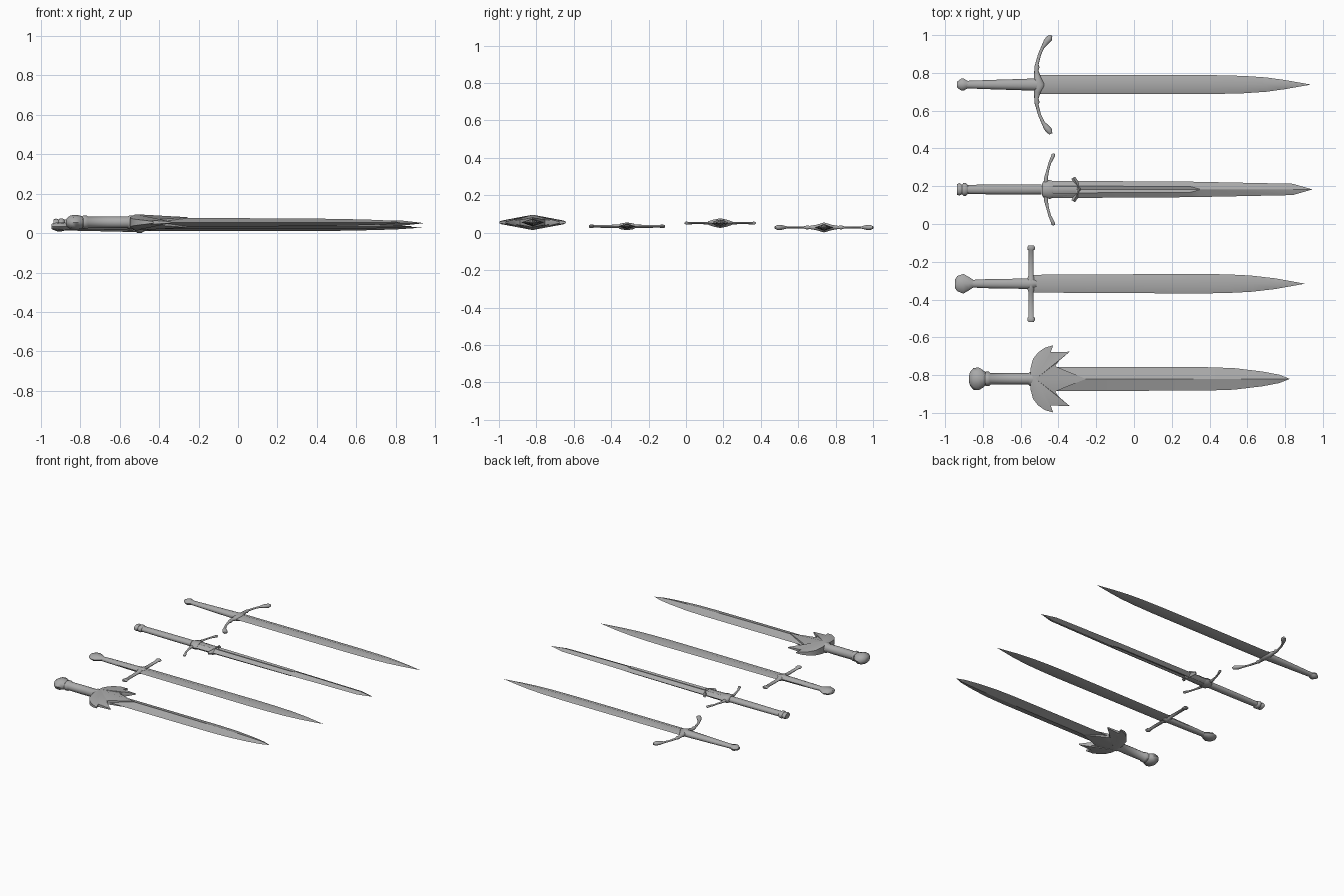
import bpy, bmesh, math
from mathutils import Vector

steel = bpy.data.materials.new("steel")
steel.diffuse_color = (0.4, 0.4, 0.4, 1)


def finish(name, bm, loc, angle):
    bmesh.ops.remove_doubles(bm, verts=bm.verts, dist=0.0002)
    bmesh.ops.recalc_face_normals(bm, faces=bm.faces)
    me = bpy.data.meshes.new(name)
    bm.to_mesh(me)
    bm.free()
    me.materials.append(steel)
    ob = bpy.data.objects.new(name, me)
    ob.location = loc
    bpy.context.collection.objects.link(ob)
    bpy.ops.object.select_all(action='DESELECT')
    ob.select_set(True)
    bpy.context.view_layer.objects.active = ob
    bpy.ops.object.shade_smooth_by_angle(angle=math.radians(angle))
    return ob


def skin(name, rings, loc, angle=50):
    """Bridge a series of rings and cap both ends."""
    bm = bmesh.new()
    vs = [[bm.verts.new(p) for p in r] for r in rings]
    n = len(vs[0])
    for a, b in zip(vs, vs[1:]):
        for i in range(n):
            bm.faces.new((a[i], a[(i + 1) % n], b[(i + 1) % n], b[i]))
    bm.faces.new(vs[0])
    bm.faces.new(vs[-1])
    return finish(name, bm, loc, angle)


def tube(name, pts, n, loc, angle=50):
    """Sweep an n-sided ellipse along points (x, y, half width, half height)."""
    rings = []
    for i, (x, y, a, b) in enumerate(pts):
        p, q = pts[max(i - 1, 0)], pts[min(i + 1, len(pts) - 1)]
        t = Vector((q[0] - p[0], q[1] - p[1])).normalized()
        rings.append([(x - t.y * a * math.cos(k), y + t.x * a * math.cos(k), b * math.sin(k))
                      for k in (2 * math.pi * j / n for j in range(n))])
    return skin(name, rings, loc, angle)


def along_x(name, stations, n, loc, angle=50):
    return tube(name, [(x, 0, a, b) for x, a, b in stations], n, loc, angle)


def guard(name, half, n, loc):
    """Mirror a half path across the sword axis and sweep it."""
    left = [(x, -y, a, b) for x, y, a, b in reversed(half) if y > 0]
    return tube(name, left + half, n, loc)


# --- Sword with curved guard
o = (0, 0.738, 0.028)
along_x("curved_guard_blade", [(-0.51, .05, .018), (0.1, .051, .018), (0.42, .050, .017),
        (0.58, .046, .015), (0.70, .038, .012), (0.80, .024, .009), (0.937, .0001, .0001)], 4, o)
guard("curved_guard", [(-.500, 0, .034, .028), (-.512, .04, .018, .015), (-.517, .075, .011, .009),
      (-.514, .093, .014, .011), (-.514, .108, .009, .006), (-.50, .16, .008, .005),
      (-.482, .20, .009, .006), (-.463, .228, .016, .013), (-.447, .246, .017, .014),
      (-.440, .261, .008, .007)], 10, o)
along_x("curved_guard_handle", [(-.51, .033, .024), (-.62, .029, .021), (-.75, .025, .018),
        (-.885, .020, .015)], 10, o)
along_x("curved_guard_pommel", [(-.88, .019, .015), (-.90, .031, .020), (-.915, .031, .020),
        (-.928, .022, .015), (-.938, .014, .010)], 8, o)

# --- Sword with lugs: fullered blade
o = (0, 0.183, 0.051)
rings = []
for x, w, f, h, c in [(-.47, .046, .019, .020, .013), (.30, .041, .015, .017, .012),
                      (.35, .040, .001, .017, .017), (.84, .030, .001, .012, .012),
                      (.945, .0001, .00005, .0001, .0001)]:
    rings.append([(x, w, 0), (x, f, h), (x, 0, c), (x, -f, h),
                  (x, -w, 0), (x, -f, -h), (x, 0, -c), (x, f, -h)])
skin("lugged_blade", rings, o, 15)
along_x("lugged_ricasso", [(-.46, .043, .021), (-.38, .042, .021), (-.305, .038, .021)], 8, o)
# chevron lugs
guard("blade_lugs", [(-.288, 0, .017, .026), (-.306, .035, .014, .019), (-.322, .062, .011, .010)], 4, o)
along_x("lugged_guard_block", [(-.487, .030, .022), (-.478, .045, .025), (-.445, .050, .025),
        (-.428, .044, .023)], 8, o)
guard("lugged_guard", [(-.465, 0, .016, .012), (-.466, .06, .010, .008), (-.457, .10, .007, .005),
      (-.446, .14, .007, .005), (-.434, .165, .009, .007), (-.426, .184, .010, .008),
      (-.424, .190, .004, .003)], 8, o)
along_x("lugged_handle", [(-.49, .026, .020), (-.60, .027, .020), (-.75, .026, .019),
        (-.89, .024, .018)], 12, o)
along_x("lugged_pommel", [(-.88, .024, .018), (-.89, .034, .024), (-.903, .034, .024),
        (-.91, .025, .019), (-.925, .033, .023), (-.937, .028, .018)], 12, o)

# --- Sword with straight guard
o = (0, -0.316, 0.034)
along_x("straight_guard_blade", [(-.55, .047, .014), (0, .050, .014), (.35, .052, .013),
        (.50, .049, .012), (.62, .043, .011), (.75, .028, .008), (.905, .0001, .0001)], 4, o)
guard("straight_guard", [(-.545, 0, .022, .020), (-.545, .03, .019, .016), (-.545, .045, .013, .009),
      (-.545, .177, .013, .007), (-.545, .180, .020, .009), (-.545, .195, .020, .009),
      (-.545, .203, .013, .007)], 8, o)
along_x("straight_guard_collar", [(-.56, .028, .020), (-.54, .030, .021), (-.515, .018, .015)], 8, o)
along_x("straight_guard_handle", [(-.55, .028, .019), (-.65, .026, .018), (-.78, .024, .016),
        (-.86, .020, .015)], 10, o)
along_x("straight_guard_pommel", [(-.85, .020, .015), (-.875, .036, .019), (-.903, .052, .021),
        (-.935, .041, .018), (-.947, .024, .012)], 8, o)

# --- Broad sword with winged guard
o = (0, -0.820, 0.055)
along_x("winged_guard_blade", [(-.50, .063, .022), (0, .063, .021), (.38, .062, .019),
        (.53, .057, .017), (.68, .039, .013), (.77, .022, .009), (.825, .0001, .0001)], 4, o, 20)
# winged guard: toothed outline rising to a central peak
half = [(-.548, 0, .028), (-.548, .055, .024), (-.535, .105, .018), (-.508, .140, .014),
        (-.472, .165, .010), (-.428, .178, .004), (-.441, .141, .010), (-.340, .144, .004),
        (-.398, .095, .010), (-.417, .067, .014), (-.255, 0, .026)]
outline = half + [(x, -y, h) for x, y, h in reversed(half[1:-1])]
bm = bmesh.new()
top = [bm.verts.new(p) for p in outline]
low = [bm.verts.new((x, y, -h)) for x, y, h in outline]
peaks = [bm.verts.new((-.52, 0, s * .041)) for s in (1, -1)]
for i in range(len(top)):
    j = (i + 1) % len(top)
    bm.faces.new((top[i], top[j], peaks[0]))
    bm.faces.new((low[j], low[i], peaks[1]))
    bm.faces.new((top[j], top[i], low[i], low[j]))
finish("winged_guard", bm, o, 40)
along_x("winged_guard_handle", [(-.53, .037, .035), (-.552, .037, .035), (-.56, .030, .029),
        (-.66, .031, .030), (-.76, .030, .029), (-.767, .038, .034), (-.785, .038, .034),
        (-.79, .030, .029)], 12, o)
along_x("winged_guard_pommel", [(-.785, .034, .028), (-.80, .047, .034), (-.822, .060, .038),
        (-.850, .058, .035), (-.868, .036, .022), (-.873, .018, .012)], 8, o)
